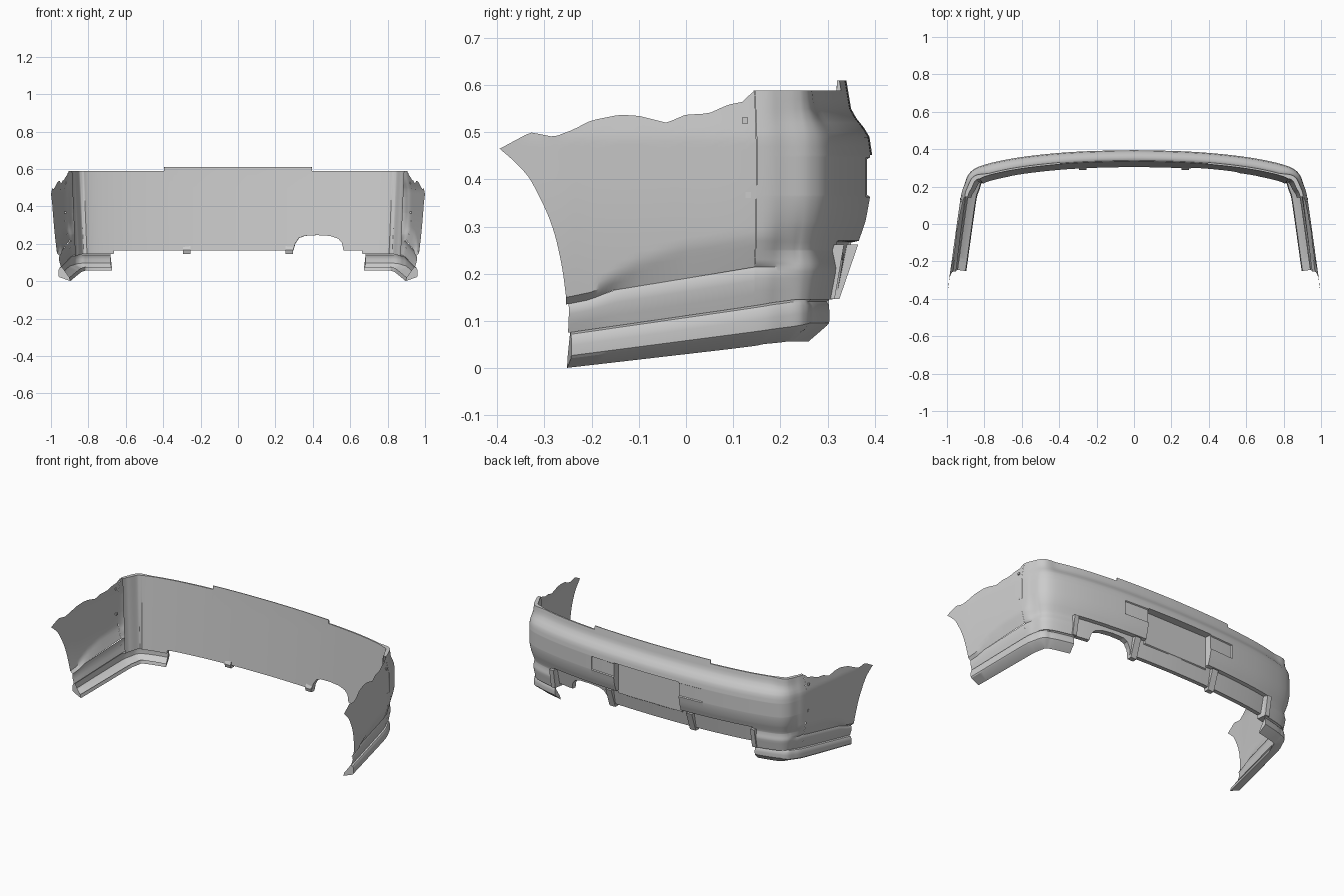
import bpy, bmesh, math
from mathutils import Vector

if "Cube" in bpy.data.objects:
    bpy.data.objects.remove(bpy.data.objects["Cube"])


def interp(pts, t):
    """Piecewise linear lookup, clamped at both ends."""
    if t <= pts[0][0]:
        return pts[0][1]
    for (a, fa), (b, fb) in zip(pts, pts[1:]):
        if t <= b:
            return fa + (fb - fa) * (t - a) / (b - a)
    return pts[-1][1]


def smooth_path(pts, n=8):
    """Catmull-Rom sampling of a 2D path."""
    p = [Vector(q) for q in pts]
    p = [2 * p[0] - p[1]] + p + [2 * p[-1] - p[-2]]
    out = []
    for a, b, c, d in zip(p, p[1:], p[2:], p[3:]):
        for i in range(n):
            t = i / n
            out.append(0.5 * (2 * b + (c - a) * t + (2 * a - 5 * b + 4 * c - d) * t * t
                              + (3 * b - a - 3 * c + d) * t ** 3))
    return [tuple(q) for q in out + [p[-2]]]


def finish(name, bm, mirror=False):
    bmesh.ops.remove_doubles(bm, verts=bm.verts, dist=0.0003)
    bmesh.ops.recalc_face_normals(bm, faces=bm.faces)
    me = bpy.data.meshes.new(name)
    bm.to_mesh(me)
    bm.free()
    ob = bpy.data.objects.new(name, me)
    bpy.context.collection.objects.link(ob)
    bpy.ops.object.select_all(action='DESELECT')
    ob.select_set(True)
    bpy.context.view_layer.objects.active = ob
    bpy.ops.object.shade_smooth_by_angle(angle=math.radians(30))
    if mirror:
        ob.modifiers.new("Mirror", 'MIRROR')
    return ob


def grid(name, cols, mirror=False, caps=False):
    """Skin a list of equal-length vertex columns."""
    bm = bmesh.new()
    vs = [[bm.verts.new(p) for p in c] for c in cols]
    for a, b in zip(vs, vs[1:]):
        for i in range(len(a) - 1):
            bm.faces.new((a[i], b[i], b[i + 1], a[i + 1]))
    if caps:
        bm.faces.new(vs[0])
        bm.faces.new(vs[-1])
    return finish(name, bm, mirror)


# Plan outline of one half, from rear centre round the corner to the wheel arch
PLAN = smooth_path([(0, .395), (.2, .391), (.4, .38), (.6, .358), (.75, .33), (.84, .302),
                    (.885, .265), (.907, .21), (.925, .15), (.95, -.02), (.975, -.2),
                    (.985, -.27), (1.0, -.395)])
PLAN_Y = sorted((y, x) for x, y in PLAN)


def outline(x, off, z):
    """Point on the plan outline at x, pushed outward by off."""
    y = interp(PLAN, x)
    a, b = max(x - .004, 0), min(x + .004, 1)
    n = Vector((interp(PLAN, a) - interp(PLAN, b), b - a)).normalized()
    if x == 0:
        n = Vector((0, 1))
    return (x + n.x * off, y + n.y * off, z)


def x_at(y):
    return interp(PLAN_Y, y)


# Height lines along the side (against y) and section shapes of side panel and band
LEDGE = [(-.25, .135), (-.2, .145), (-.15, .165), (.155, .215)]
SCOOP = [(-.25, .14), (-.2, .155), (-.15, .195), (-.1, .225), (0, .26), (.15, .28)]
SKIRT_TOP = [(-.245, .075), (.24, .145)]
BAND = [(0, -.036), (.3, -.03), (.65, -.024), (.9, -.025), (1, -.029)]


def side_offset(y, z):
    lo = interp(LEDGE, y)
    if z < lo:
        base = interp(SKIRT_TOP, y)
        return interp(BAND, (z - base) / (lo - base))
    off = -.015 * (max(.4 - z, 0) / .25) ** 2 - .2 * max(z - .49, 0)
    sc = interp(SCOOP, y)
    if z < sc:
        off -= .016 * (sc - z) / (sc - lo + .001)
    return off


# Main bumper skin with lip, recessed valance, plate recess, slots and exhaust cutout
PROFILE = [(.14, -.035), (.21, -.022), (.25, -.03), (.275, -.022), (.31, -.01), (.36, 0), (.45, 0),
           (.49, -.006), (.51, -.018), (.53, -.034), (.55, -.045), (.61, -.055)]
CUTOUT = [(.30, .165), (.31, .2), (.33, .23), (.36, .242), (.43, .246), (.5, .242),
          (.545, .228), (.568, .205), (.575, .165)]


def main_offset(x, z):
    k = interp([(.8, 1), (.92, .35)], x) if z > .4 else 1
    o = interp(PROFILE, z) * k
    if x < .68 and z < .268:
        o = interp([(.165, -.065), (.265, -.045)], z)
    if x < .22 and .25 < z < .45:
        o = .35 - interp(PLAN, x)
    elif .22 < x < .38 and .365 < z < .445:
        o -= .006
    b = interp([(.895, 0), (.923, 1)], x)
    return o * (1 - b) + side_offset(interp(PLAN, x), z) * b if b else o


def limits(x, side):
    bot = interp(SKIRT_TOP, interp(PLAN, x)) if x > .68 else .165
    if side > 0 and .30 <= x <= .575:
        bot = interp(CUTOUT, x)
    return bot, (.61 if x < .4 else .588)


def wall_offset(x, z):
    return interp([(.14, -.092), (.6, -.06)], z) * interp([(.86, 1), (.925, .6)], x)


def main_column(x, side):
    bot, top = limits(x, side)
    zs = [min(max(z, bot), top) for z in ROWS]
    return [(side * p[0], p[1], p[2]) for p in [outline(x, main_offset(x, z), z) for z in zs]]


# Plain inner wall, joined to the skin by rims along its bottom and top
def wall_column(x, side):
    bot, top = limits(x, side)
    col = [outline(x, main_offset(x, bot), bot)]
    for i in range(9):
        z = bot + (top - bot) * i / 8
        col.append(outline(x, wall_offset(x, z), z))
    col.append(outline(x, main_offset(x, top), top))
    return [(side * p[0], p[1], p[2]) for p in col]


ROWS = [.13, .142, .165, .19, .205, .214, .222, .23, .248, .252, .266, .27, .28, .295, .31, .335,
        .363, .367, .40, .443, .447, .449, .452, .47, .49, .5, .51, .52, .53, .54, .55, .57, .588, .61]
xs = [0, .05, .1, .15, .19, .218, .222, .25, .28, .378, .382, .399, .401, .60, .63, .66,
      .678, .682, .7, .73, .76, .79, .82]
xs += [.30 + .005 * i for i in range(56)]
xs += [x for x, y in PLAN if x > .825 and y >= .149]
xs = sorted(set(round(x, 4) for x in xs))
signed = [(x, -1) for x in reversed(xs[1:])] + [(x, 1) for x in xs]
grid("bumper_skin", [main_column(x, s) for x, s in signed])
grid("inner_wall", [wall_column(x, s) for x, s in signed])

# Side panels with ragged upper edge and wheel arch
UPPER = [(-.395, .465), (-.33, .5), (-.28, .49), (-.24, .505), (-.2, .525), (-.14, .537),
         (-.1, .535), (-.04, .52), (0, .537), (.05, .54), (.09, .558), (.125, .565), (.145, .588)]
ARCH = smooth_path([(0, -.25), (.25, -.264), (.5, -.288), (.75, -.335), (1, -.395)])


def side_point(t, w):
    a = interp(ARCH, w)
    y = a + (.149 - a) * t
    lo, hi = interp(LEDGE, y), interp(UPPER, y)
    z = lo + (hi - lo) * w
    return outline(x_at(y), side_offset(y, z), z)


grid("side_panel", [[side_point(i / 40, j / 24) for j in range(25)] for i in range(41)], True)


# Lower band between side panel and skirt
def band_column(y):
    lo, hi = interp(SKIRT_TOP, y), interp(LEDGE, y)
    return [outline(x_at(y), o, lo + (hi - lo) * f) for f, o in BAND]


grid("lower_band", [band_column(-.245 + .395 * i / 20) for i in range(21)], True)

# Skirt running along the side and round the corner
SKIRT_OUT = [(-.245, .02), (.24, .083), (.295, .09)]
SKIRT_IN = [(-.245, 0), (.24, .056)]


def skirt_column(x):
    y = interp(PLAN, x)
    t, o, i = interp(SKIRT_TOP, y), interp(SKIRT_OUT, y), interp(SKIRT_IN, y)
    e = interp([(.84, -.018), (.91, 0)], x)
    prof = [(-.04, t), (-.028 + e, t - .004), (-.023 + e, t - .012), (-.021 + e, (t + o) / 2),
            (-.022 + e, o + .006), (-.027 + e, o), (-.085, i), (-.08, i + .02)]
    return [outline(x, f, z) for f, z in prof]


sx = [.69, .71, .73, .76, .79] + [x for x, y in PLAN if x > .8 and y > -.235] + [x_at(-.24)]
grid("side_skirt", [skirt_column(x) for x in sx], True, True)


# Fins under the lip, at the centre and at the ends of the valance
def fin(name, x0, x1, pts):
    grid(name, [[(x, y, z) for y, z in pts + pts[:1]] for x in (x0, x1)], True)
    bm = bmesh.new()
    for x in (x0, x1):
        bm.faces.new([bm.verts.new((x, y, z)) for y, z in pts])
    finish(name + "_sides", bm, True)


fin("centre_fin", .255, .295, [(.29, .166), (.296, .146), (.325, .146), (.365, .262), (.335, .262)])
fin("end_fin", .672, .70, [(.275, .146), (.315, .146), (.335, .262), (.295, .262)])

# Small square clips beside the panel seam
for z, y in ((.525, .125), (.367, .132)):
    bm = bmesh.new()
    bmesh.ops.create_cube(bm, size=.012)
    bmesh.ops.translate(bm, verts=bm.verts, vec=(x_at(y) - .005, y, z))
    finish("seam_clip", bm, True)
